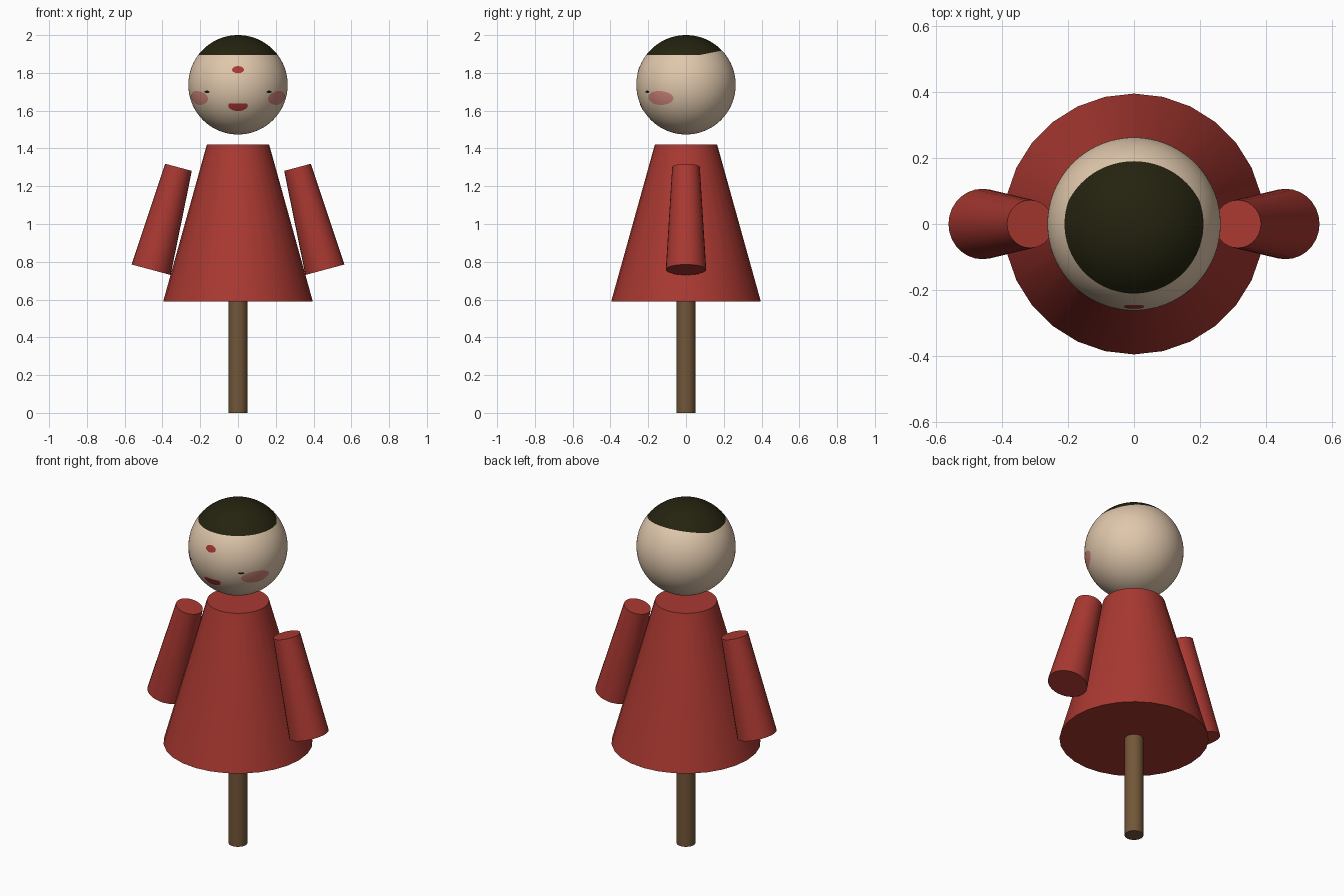
import bpy, bmesh, math
from mathutils import Vector

if "Cube" in bpy.data.objects:
    bpy.data.objects.remove(bpy.data.objects["Cube"])

HEAD_Z, HEAD_R = 1.737, 0.263


def material(name, rgb):
    m = bpy.data.materials.new(name)
    m.diffuse_color = (*rgb, 1)
    m.use_nodes = True
    m.node_tree.nodes["Principled BSDF"].inputs["Base Color"].default_value = m.diffuse_color
    return m


RED = material("red cloth", (0.40, 0.04, 0.031))
SKIN = material("skin", (0.74, 0.57, 0.41))
HAIR = material("dark hair", (0.018, 0.017, 0.005))
WOOD = material("wood", (0.17, 0.095, 0.04))
CHEEK = material("pink cheek", (0.62, 0.23, 0.19))
LIPS = material("lip red", (0.38, 0.035, 0.028))
EYE = material("eye black", (0.008, 0.008, 0.008))


def finish(name, bm, *mats):
    me = bpy.data.meshes.new(name)
    bm.to_mesh(me)
    bm.free()
    ob = bpy.data.objects.new(name, me)
    bpy.context.collection.objects.link(ob)
    for m in mats:
        me.materials.append(m)
    bpy.ops.object.select_all(action='DESELECT')
    ob.select_set(True)
    bpy.context.view_layer.objects.active = ob
    bpy.ops.object.shade_smooth_by_angle(angle=math.radians(35))
    return ob


def cone(name, bottom, top, r_bottom, r_top, mat, sides=28):
    """Capped cone between two points."""
    bottom, top = Vector(bottom), Vector(top)
    axis = top - bottom
    bm = bmesh.new()
    bmesh.ops.create_cone(bm, cap_ends=True, segments=sides, radius1=r_bottom,
                          radius2=r_top, depth=axis.length)
    ob = finish(name, bm, mat)
    ob.location = (bottom + top) / 2
    ob.rotation_mode = 'QUATERNION'
    ob.rotation_quaternion = Vector((0, 0, 1)).rotation_difference(axis)
    return ob


# Stick, dress and sleeves
cone("stick", (0, 0, 0), (0, 0, 0.60), 0.05, 0.05, WOOD)
cone("dress", (0, 0, 0.59), (0, 0, 1.42), 0.396, 0.165, RED)
for side, label in ((1, "right"), (-1, "left")):
    cone(label + "_sleeve", (side * 0.46, 0, 0.758), (side * 0.315, 0, 1.30),
         0.107, 0.073, RED)

# Head, with the hair cap cut along a line that rises at the back
bm = bmesh.new()
bmesh.ops.create_uvsphere(bm, u_segments=96, v_segments=64, radius=HEAD_R)
planes = [(Vector((0, 0, 0.157)), Vector((0, 0, 1))),
          (Vector((0, 0.07, 0.157)), Vector((0, -0.2, 1)))]
for co, no in planes:
    bmesh.ops.bisect_plane(bm, geom=bm.verts[:] + bm.edges[:] + bm.faces[:],
                           plane_co=co, plane_no=no)
for f in bm.faces:
    c = f.calc_center_median()
    f.material_index = int(all((c - co).dot(no) > 0 for co, no in planes))
head = finish("head", bm, SKIN, HAIR)
head.location.z = HEAD_Z


def patch(name, x, z, half_w, half_h, mat, lift=0.0015, flat_top=1.0):
    """Thin painted oval wrapped on the head around the point (x, z)."""
    r = HEAD_R + lift
    mid_r = math.sqrt(HEAD_R ** 2 - (z - HEAD_Z) ** 2)
    az = math.asin(x / mid_r)
    n, rings = 32, 5

    def point(u, v):
        h = z - HEAD_Z + v
        a = az + u / mid_r
        w = math.sqrt(r * r - h * h)
        return (w * math.sin(a), -w * math.cos(a), HEAD_Z + h)

    bm = bmesh.new()
    centre = bm.verts.new(point(0, 0))
    prev = None
    for k in range(1, rings + 1):
        ring = []
        for i in range(n):
            t = math.tau * i / n
            v = min(math.sin(t), flat_top)
            ring.append(bm.verts.new(point(half_w * math.cos(t) * k / rings,
                                           half_h * v * k / rings)))
        for i in range(n):
            j = (i + 1) % n
            if prev:
                bm.faces.new((prev[i], ring[i], ring[j], prev[j]))
            else:
                bm.faces.new((centre, ring[i], ring[j]))
        prev = ring
    return finish(name, bm, mat)


# Painted face
patch("forehead_dot", 0, 1.817, 0.031, 0.019, RED)
patch("mouth", 0, 1.625, 0.052, 0.027, LIPS, flat_top=0.5)
for side, label in ((1, "right"), (-1, "left")):
    patch(label + "_cheek", side * 0.212, 1.667, 0.08, 0.037, CHEEK)
    patch(label + "_eye", side * 0.163, 1.700, 0.017, 0.006, EYE, lift=0.0025)
